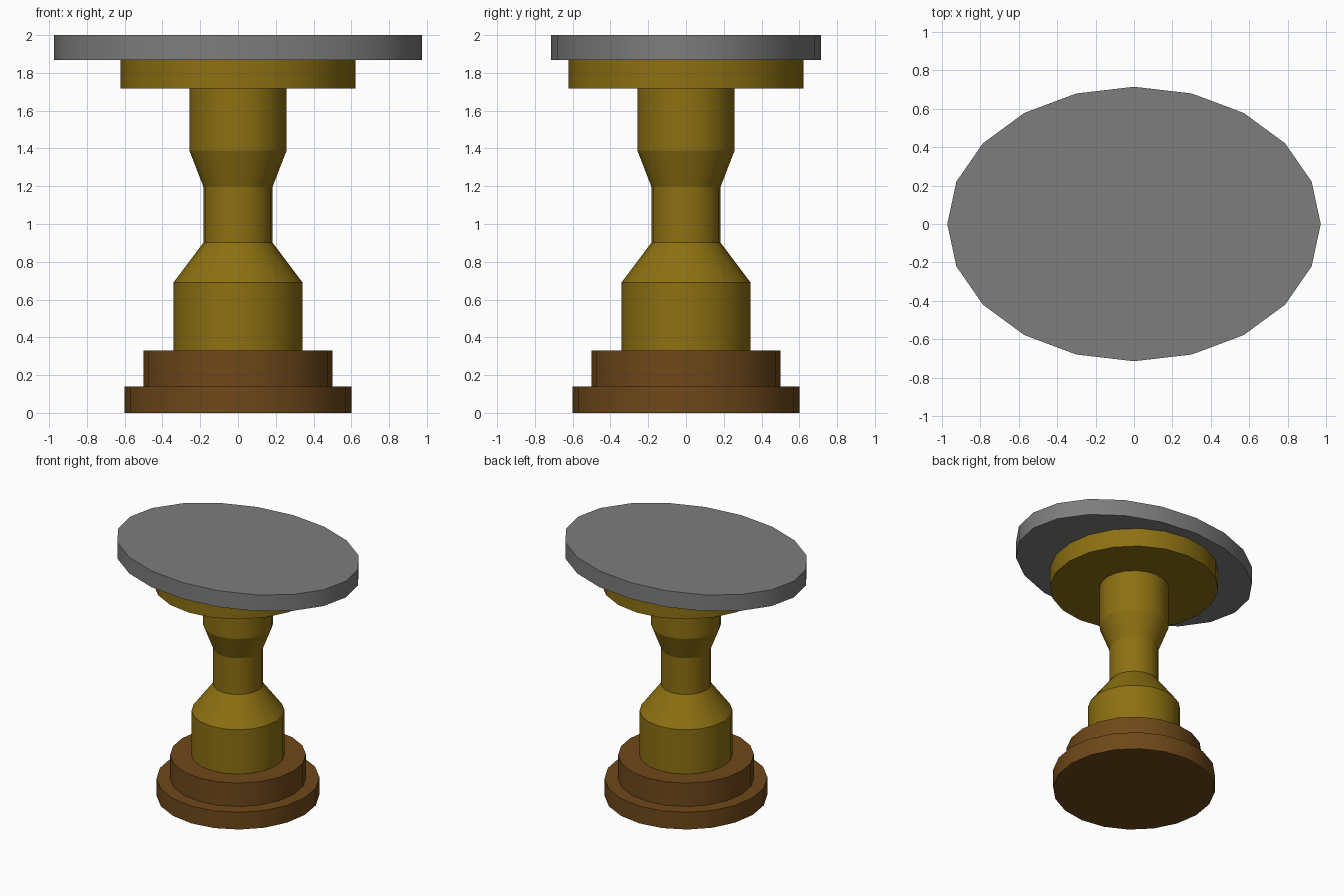
import bpy
import bmesh
from math import cos, sin, tau, radians

if "Cube" in bpy.data.objects:
    bpy.data.objects.remove(bpy.data.objects["Cube"])

SIDES = 20


def material(name, rgb):
    mat = bpy.data.materials.new(name)
    mat.diffuse_color = (*rgb, 1)
    mat.use_nodes = True
    mat.node_tree.nodes["Principled BSDF"].inputs["Base Color"].default_value = mat.diffuse_color
    return mat


def turned(name, profile, mat, depth=1.0, smooth=20):
    """Closed lathe solid from (radius, z) points; depth scales it along y."""
    bm = bmesh.new()
    rings = []
    for r, z in profile:
        rings.append([bm.verts.new((r * cos(tau * i / SIDES),
                                    r * depth * sin(tau * i / SIDES), z))
                      for i in range(SIDES)])
    for low, high in zip(rings, rings[1:]):
        for i in range(SIDES):
            j = (i + 1) % SIDES
            bm.faces.new((low[i], low[j], high[j], high[i]))
    bm.faces.new(rings[0][::-1])
    bm.faces.new(rings[-1])
    mesh = bpy.data.meshes.new(name)
    bm.to_mesh(mesh)
    bm.free()
    obj = bpy.data.objects.new(name, mesh)
    bpy.context.collection.objects.link(obj)
    mesh.materials.append(mat)
    # Smooth round the sides, crisp at every rim and taper
    bpy.ops.object.select_all(action='DESELECT')
    obj.select_set(True)
    bpy.context.view_layer.objects.active = obj
    bpy.ops.object.shade_smooth_by_angle(angle=radians(smooth))


brown = material("brown_wood", (0.156, 0.065, 0.010))
gold = material("gold", (0.266, 0.163, 0.006))
grey = material("dark_grey", (0.205, 0.205, 0.205))

# Stepped base
turned("base_plinth", [(0.60, 0), (0.60, 0.14)], brown)
turned("base_step", [(0.50, 0.14), (0.50, 0.33)], brown)

# Waisted column
turned("column", [(0.342, 0.33), (0.342, 0.69), (0.183, 0.902), (0.183, 1.197),
                  (0.257, 1.388), (0.257, 1.718)], gold)

# Round support and oval top
turned("top_support", [(0.622, 1.718), (0.622, 1.868)], gold)
turned("oval_top", [(0.973, 1.868), (0.973, 2.0)], grey,
       depth=0.715 / 0.973, smooth=40)
